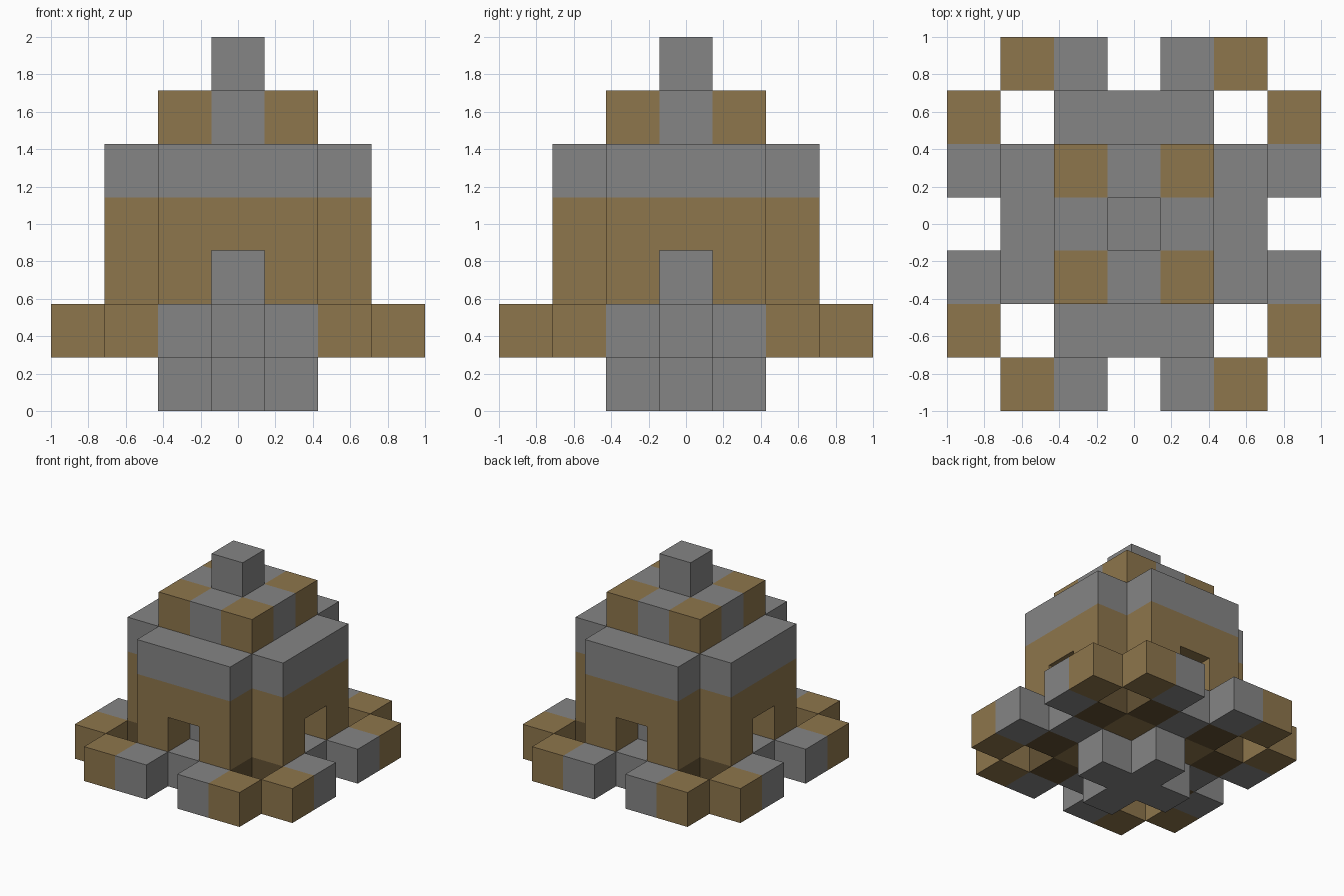
import bpy
import bmesh
from mathutils import Vector

old = bpy.data.objects.get("Cube")
if old:
    bpy.data.objects.remove(old, do_unlink=True)

U = 2 / 7  # edge length of one building block


def make_material(name, rgb):
    mat = bpy.data.materials.new(name)
    mat.use_nodes = True
    color = (*rgb, 1)
    mat.diffuse_color = color
    mat.node_tree.nodes["Principled BSDF"].inputs["Base Color"].default_value = color
    return mat


STONE, WOOD, DARK = 0, 1, 2
MATERIALS = [
    make_material("grey_stone", (0.235, 0.235, 0.235)),
    make_material("brown_wood", (0.27, 0.18, 0.072)),
    make_material("dark_wood", (0.125, 0.083, 0.034)),
]

AXES = [Vector(v) for v in ((1, 0, 0), (0, 1, 0), (0, 0, 1))]


def build(name, levels, rule):
    """Fill a block grid; rule(a, b) takes sorted distances (a <= b) from the
    centre and returns a material index, or None for an empty cell."""
    cells = {}
    for k in levels:
        for i in range(-3, 4):
            for j in range(-3, 4):
                mat = rule(*sorted((abs(i), abs(j))))
                if mat is not None:
                    cells[i, j, k] = mat

    bm = bmesh.new()
    for cell, mat in cells.items():
        centre = Vector(cell) + AXES[2] / 2
        for n in range(3):
            u, v = AXES[(n + 1) % 3] / 2, AXES[(n + 2) % 3] / 2
            for side in (1, -1):
                normal = AXES[n] * side
                if tuple(int(c) for c in Vector(cell) + normal) in cells:
                    continue
                mid = centre + normal / 2
                corners = [mid - u - v, mid + u - v, mid + u + v, mid - u + v]
                face = bm.faces.new([bm.verts.new(p * U) for p in corners[::side]])
                face.material_index = mat
    bmesh.ops.remove_doubles(bm, verts=bm.verts, dist=U / 100)
    bmesh.ops.dissolve_limit(bm, angle_limit=U / 10, verts=bm.verts,
                             edges=bm.edges, delimit={'MATERIAL'})

    mesh = bpy.data.meshes.new(name)
    bm.to_mesh(mesh)
    bm.free()
    for mat in MATERIALS:
        mesh.materials.append(mat)
    obj = bpy.data.objects.new(name, mesh)
    bpy.context.collection.objects.link(obj)
    return obj


def cross(a, b):
    return STONE if a == 0 and b <= 1 else None


def terrace(a, b):
    if (a, b) in {(0, 3), (2, 2), (3, 3)}:
        return None
    if (a, b) == (1, 2):
        return DARK
    return WOOD if (a, b) in {(2, 3), (1, 1)} else STONE


def tower(mat):
    return lambda a, b: mat if b <= 2 and a < 2 else None


def doorway_wall(a, b):
    return WOOD if a == 1 and b <= 2 else None


def roof(a, b):
    if b > 1:
        return None
    return WOOD if a == 1 else STONE


# Cross-shaped foot and the wide terrace above it
build("foot", [0], cross)
build("terrace", [1], terrace)

# Walls with four doorways around a stone core
build("inner_core", [2], cross)
build("doorway_walls", [2], doorway_wall)
build("upper_walls", [3], tower(WOOD))
build("parapet", [4], tower(STONE))

# Stepped roof and its top block
build("roof", [5], roof)
build("finial", [6], lambda a, b: STONE if b == 0 else None)
